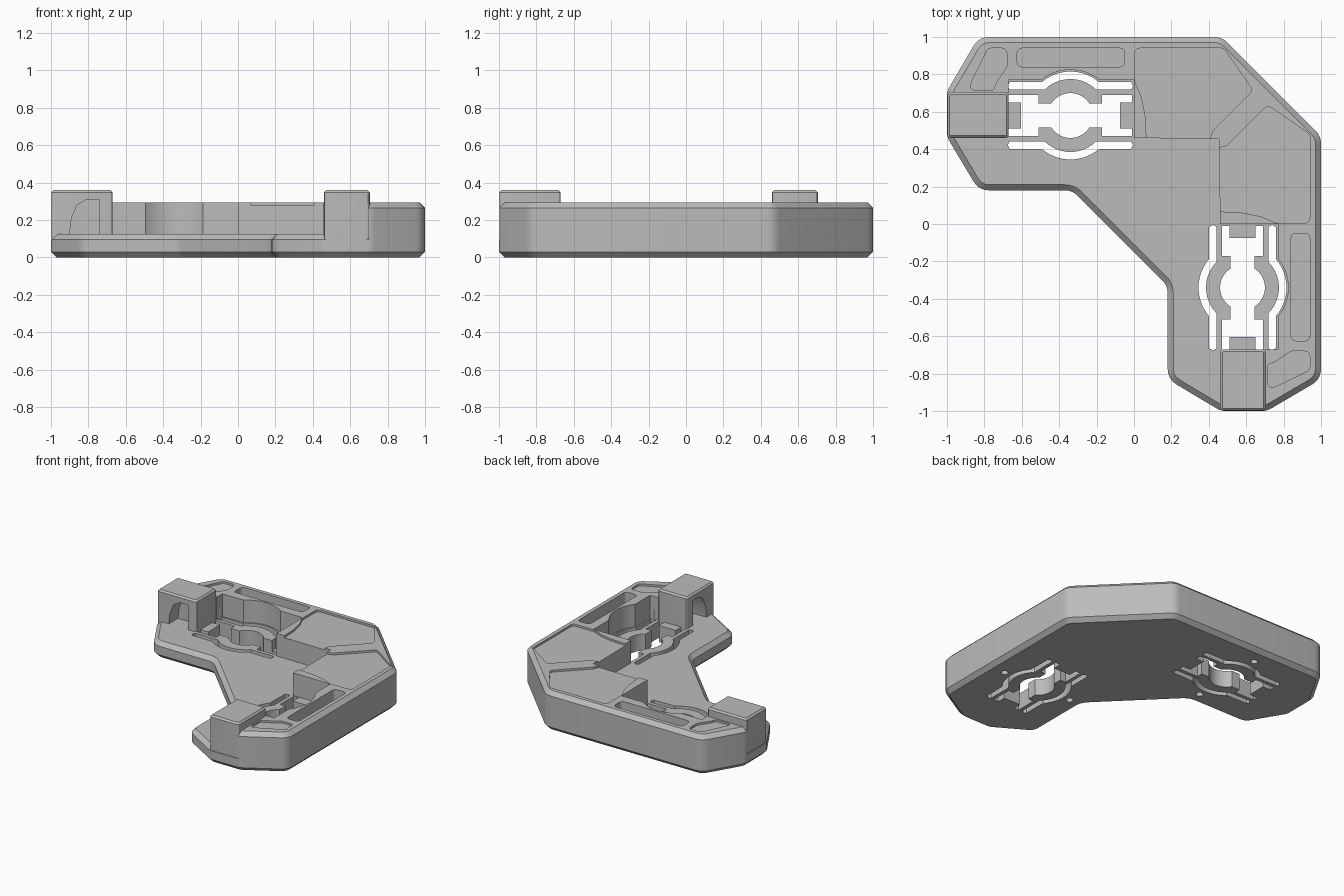
import bpy, bmesh, math
from mathutils import Vector

if "Cube" in bpy.data.objects:
    bpy.data.objects.remove(bpy.data.objects["Cube"], do_unlink=True)

grey = bpy.data.materials.new("plain grey")
grey.use_nodes = True
COLOUR = (0.5, 0.5, 0.5, 1)
grey.diffuse_color = COLOUR
grey.node_tree.nodes["Principled BSDF"].inputs["Base Color"].default_value = COLOUR

CX, CY = -0.34, 0.58          # centre of the opening in the first arm
FLOOR, TOP, CH = 0.125, 0.295, 0.03


def swap(pts):
    """Reflect across the diagonal, which carries one arm onto the other."""
    return [(y, x) for x, y in pts]


def rounded(pts, r, n=5):
    """Fillet every corner of a closed polygon."""
    out = []
    for i, p in enumerate(pts):
        p = Vector(p)
        a = Vector(pts[i - 1]) - p
        b = Vector(pts[(i + 1) % len(pts)]) - p
        half = a.angle(b) / 2
        t = min(r / math.tan(half), 0.45 * a.length, 0.45 * b.length)
        s, e = p + a.normalized() * t, p + b.normalized() * t
        for k in range(n + 1):
            u = k / n
            out.append(tuple(s * (1 - u) ** 2 + p * 2 * u * (1 - u) + e * u * u))
    return out


def arc(r, a0, a1, n=14):
    return [(r * math.cos(math.radians(a0 + (a1 - a0) * i / n)),
             r * math.sin(math.radians(a0 + (a1 - a0) * i / n))) for i in range(n + 1)]


def rect(x0, x1, y0, y1):
    return [(x0, y0), (x1, y0), (x1, y1), (x0, y1)]


def at_opening(pts):
    return [(x + CX, y + CY) for x, y in pts]


def prism(name, pts, z0, z1, place=lambda a, b, h: (a, b, h), chamfer_at=(), width=CH):
    """Extrude a profile; edges lying at the heights in chamfer_at get chamfered."""
    bm = bmesh.new()
    low = [bm.verts.new(place(x, y, z0)) for x, y in pts]
    high = [bm.verts.new(place(x, y, z1)) for x, y in pts]
    bm.faces.new(low)
    bm.faces.new(high)
    for i in range(len(pts)):
        j = (i + 1) % len(pts)
        bm.faces.new((low[i], low[j], high[j], high[i]))
    bmesh.ops.recalc_face_normals(bm, faces=bm.faces)
    rim = [e for e in bm.edges
           if any(all(abs(v.co.z - z) < 1e-5 for v in e.verts) for z in chamfer_at)]
    if rim:
        bmesh.ops.bevel(bm, geom=rim, offset=width, segments=1, affect='EDGES')
    mesh = bpy.data.meshes.new(name)
    bm.to_mesh(mesh)
    bm.free()
    mesh.materials.append(grey)
    ob = bpy.data.objects.new(name, mesh)
    bpy.context.collection.objects.link(ob)
    return ob


def combine(target, tool, operation):
    mod = target.modifiers.new("combine", 'BOOLEAN')
    mod.operation, mod.object, mod.solver = operation, tool, 'EXACT'
    bpy.context.view_layer.objects.active = target
    bpy.ops.object.modifier_apply(modifier=mod.name)
    bpy.data.objects.remove(tool, do_unlink=True)


def both_arms(target, operation, pts, z0, z1, **kw):
    for p in (pts, swap(pts)):
        combine(target, prism("cutter", p, z0, z1, **kw), operation)


# L-shaped outline, half of it mirrored on the diagonal
half = [(-0.33, 0.18), (-0.83, 0.18), (-1, 0.465), (-1, 0.71), (-0.83, 1), (0.47, 1)]
outline = rounded(half + swap(half)[::-1], 0.1)

# Base plate and taller outer wall
bracket = prism("bracket_body", outline, 0, FLOOR, chamfer_at=(0, FLOOR))
wall = prism("outer_wall", outline, 0, TOP, chamfer_at=(0, TOP))

# Plan of the wall: it steps around each opening and meets at the inner corner
bump = at_opening(arc(0.245, 129, 51))
edge = [(-1.2, 0.7), (-0.67, 0.7), (-0.67, 0.77)] + bump + [(0, 0.77), (0, 0.46), (0.455, 0.455)]
region = edge + swap(edge[:-1])[::-1] + [(1.2, -1.2), (1.2, 1.2), (-1.2, 1.2)]
combine(wall, prism("wall_region", region, FLOOR - 0.06, 1), 'INTERSECT')
combine(bracket, wall, 'UNION')

# Raised end blocks
block = rounded(rect(-0.998, -0.67, 0.46, 0.705), 0.02, 3)
both_arms(bracket, 'UNION', block, 0.06, 0.36, chamfer_at=(0.36,), width=0.012)

# Arched hollow in the inward side of each block
arch = [(-0.9, FLOOR), (-0.89, 0.21), (-0.86, 0.28), (-0.81, 0.31), (-0.74, 0.31), (-0.74, FLOOR)]
for place in (lambda a, b, h: (a, h, b), lambda a, b, h: (h, a, b)):
    combine(bracket, prism("arch_cutter", arch, 0.4, 0.57, place=place), 'DIFFERENCE')

# Central opening with end tabs, one quadrant reflected four ways
quad = [(0.265, 0.07), (0.33, 0.07), (0.33, 0.11), (0.17, 0.11), (0.17, 0.065)] + arc(0.12, 33, 86, 7)
upper = quad + [(-x, y) for x, y in reversed(quad)]
opening = upper + [(x, -y) for x, y in reversed(upper)]
both_arms(bracket, 'DIFFERENCE', at_opening(opening), -1, 0.2)

# Bowed slots on either side of the opening
outer, inner = arc(0.235, 130, 50), arc(0.195, 135, 45)
slot = [(-0.325, 0.138), (-0.335, 0.158), (-0.325, 0.178)] + outer
slot += [(0.325, 0.178), (0.335, 0.158), (0.325, 0.138)] + inner[::-1]
for side in (1, -1):
    both_arms(bracket, 'DIFFERENCE', at_opening([(x, side * y) for x, y in slot]), -1, 0.2)
    # Blind round holes underneath
    hole = [(x, y + side * 0.29) for x, y in arc(0.025, 0, 345, 23)]
    both_arms(bracket, 'DIFFERENCE', at_opening(hole), -1, 0.07)

# Long pocket in the top of each wall
both_arms(bracket, 'DIFFERENCE', rounded(rect(-0.625, -0.05, 0.84, 0.94), 0.03), 0.2, 1)

# Shallow panels: one beside each block, one in each half of the corner
end_panel = rounded([(-0.89, 0.715), (-0.78, 0.94), (-0.68, 0.94), (-0.68, 0.84), (-0.74, 0.75), (-0.75, 0.715)], 0.03)
both_arms(bracket, 'DIFFERENCE', end_panel, TOP - 0.015, 1)
corner_panel = [(0.005, 0.94), (0.005, 0.76), (0.04, 0.68), (0.06, 0.58), (0.07, 0.4),
                (0.39, 0.4), (0.42, 0.5), (0.635, 0.715), (0.48, 0.94)]
both_arms(bracket, 'DIFFERENCE', rounded(corner_panel, 0.03), TOP - 0.015, 1)

# Smooth rounded corners, keep machined edges crisp
bpy.ops.object.select_all(action='DESELECT')
bracket.select_set(True)
bpy.context.view_layer.objects.active = bracket
bpy.ops.object.shade_smooth_by_angle(angle=math.radians(25))
